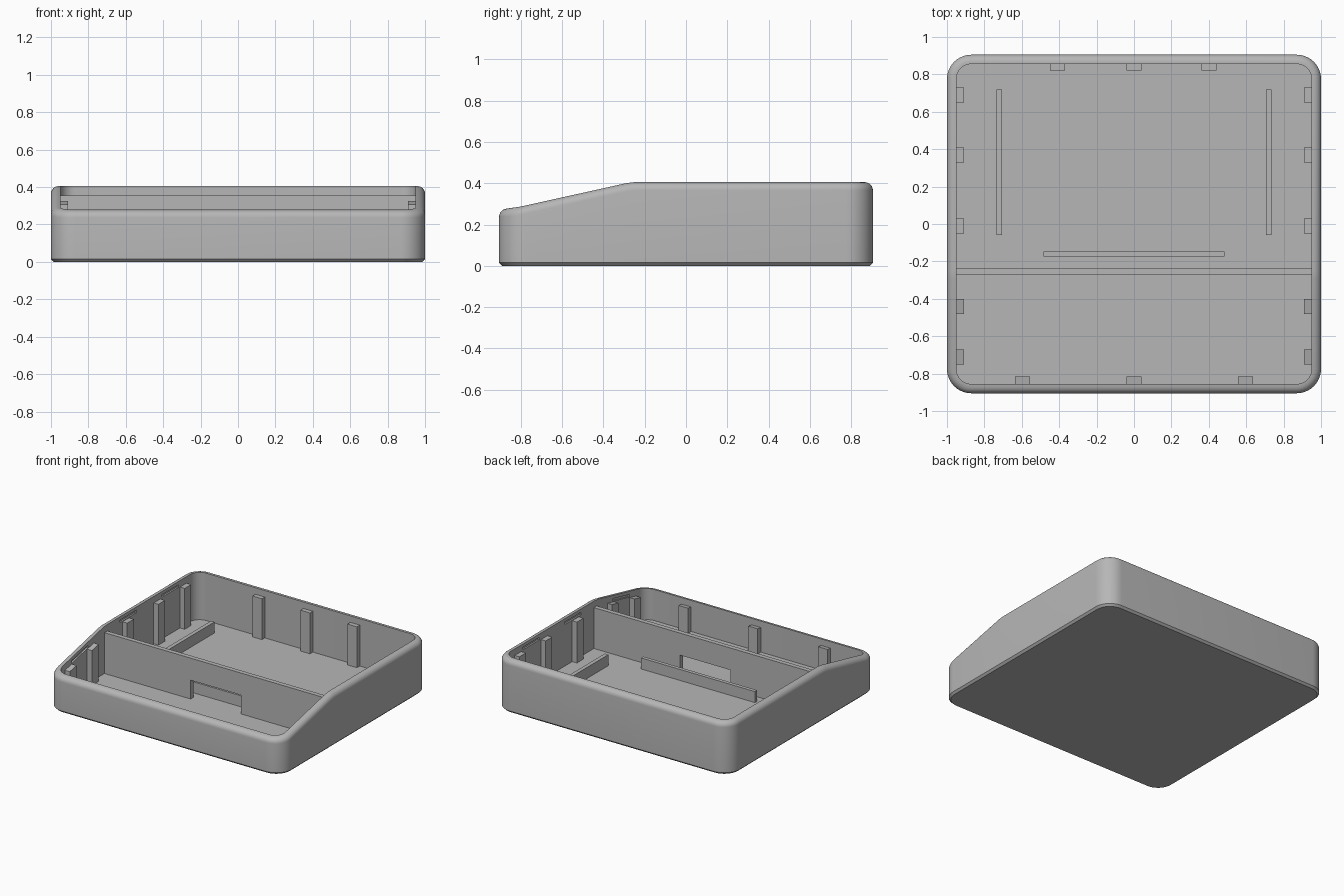
import bpy, bmesh
from math import sin, cos, pi

cube = bpy.data.objects.get("Cube")
if cube:
    bpy.data.objects.remove(cube, do_unlink=True)

# Material
grey = bpy.data.materials.new("plain grey")
grey.use_nodes = True
COLOUR = (0.47, 0.47, 0.47, 1)
grey.diffuse_color = COLOUR
grey.node_tree.nodes["Principled BSDF"].inputs["Base Color"].default_value = COLOUR

HALF_X, HALF_Y, CORNER = 1.0, 0.905, 0.13
WALL, FLOOR, FILLET, LID_DROP = 0.05, 0.04, 0.04, 0.05
RIM = [(-0.87, 0.277), (-0.8, 0.287), (-0.29, 0.4), (-0.25, 0.405)]


def rim(y):
    """Height of the top edge: low front, sloped, then level."""
    if y <= RIM[0][0]:
        return RIM[0][1]
    for (y0, z0), (y1, z1) in zip(RIM, RIM[1:]):
        if y <= y1:
            return z0 + (z1 - z0) * (y - y0) / (y1 - y0)
    return RIM[-1][1]


def finish(name, bm):
    bmesh.ops.recalc_face_normals(bm, faces=bm.faces)
    mesh = bpy.data.meshes.new(name)
    bm.to_mesh(mesh)
    bm.free()
    mesh.materials.append(grey)
    obj = bpy.data.objects.new(name, mesh)
    bpy.context.collection.objects.link(obj)
    return obj


def block(name, x0, x1, y0, y1, bottom, top):
    """Box whose bottom and top are functions of y."""
    bm = bmesh.new()
    bmesh.ops.create_cube(bm, size=1)
    for v in bm.verts:
        v.co.x = x1 if v.co.x > 0 else x0
        v.co.y = y1 if v.co.y > 0 else y0
        v.co.z = (top if v.co.z > 0 else bottom)(v.co.y)
    return finish(name, bm)


def outline(inset):
    """Rounded rectangle with extra points where the rim bends."""
    r = CORNER - inset
    cx, cy = HALF_X - CORNER, HALF_Y - CORNER
    pts = []
    for q, (sx, sy) in enumerate([(1, 1), (-1, 1), (-1, -1), (1, -1)]):
        for i in range(11):
            a = (q + i / 10) * pi / 2
            pts.append((sx * cx + r * cos(a), sy * cy + r * sin(a)))
        bends = [y for y, _ in RIM[2:]]
        if q == 1:
            pts += [(inset - HALF_X, y) for y in reversed(bends)]
        if q == 3:
            pts += [(HALF_X - inset, y) for y in bends]
    return pts


# Open tray: rings lofted from the underside over the rim to the floor
rings = [(0.015, lambda y: 0), (0, lambda y: 0.015)]
for i in range(7):
    a = i / 6 * pi / 2
    rings.append((FILLET * (1 - cos(a)),
                  lambda y, a=a: rim(y) - FILLET * (1 - sin(a))))
rings += [(WALL, rim), (WALL, lambda y: FLOOR)]
bm = bmesh.new()
loops = [[bm.verts.new((x, y, height(y))) for x, y in outline(inset)]
         for inset, height in rings]
for low, high in zip(loops, loops[1:]):
    for i in range(len(low)):
        j = (i + 1) % len(low)
        bm.faces.new((low[i], low[j], high[j], high[i]))
bm.faces.new(loops[0])
bm.faces.new(loops[-1])
tray = finish("tray", bm)

# Clip slots cut into the inner side walls
for side in (-1, 1):
    for y in (-0.57, 0.02, 0.53):
        xs = sorted((side * 0.94, side * 0.962))
        cutter = block("slot_cutter", *xs, y - 0.1, y + 0.1,
                       lambda t: rim(t) - 0.045, lambda t: rim(t) - 0.025)
        cutter.hide_render = True
        mod = tray.modifiers.new("slot", "BOOLEAN")
        mod.operation = "DIFFERENCE"
        mod.solver = "EXACT"
        mod.object = cutter
        bpy.context.view_layer.objects.active = tray
        bpy.ops.object.modifier_apply(modifier=mod.name)
        bpy.data.objects.remove(cutter, do_unlink=True)

bpy.ops.object.select_all(action="DESELECT")
tray.select_set(True)
bpy.context.view_layer.objects.active = tray
bpy.ops.object.shade_smooth_by_angle(angle=pi / 6)


def under_floor(y):
    return FLOOR - 0.01


def lid_height(y):
    return rim(y) - LID_DROP


def rail_height(y):
    return 0.125


# Lid support ribs around the walls
W = 0.04
IN_X, IN_Y = HALF_X - WALL, HALF_Y - WALL
for side, label in ((1, "left"), (-1, "right")):
    for y in (-0.71, -0.44, -0.01, 0.37, 0.69):
        xs = sorted((side * (IN_X + 0.005), side * (IN_X - W)))
        block(label + "_rib", *xs, y - W, y + W, under_floor, lid_height)
for x in (-0.41, 0, 0.4):
    block("back_rib", x - W, x + W, IN_Y - W + 0.005, IN_Y + 0.005,
          under_floor, lid_height)
for x in (-0.595, 0, 0.595):
    block("front_rib", x - W, x + W, -IN_Y - 0.005, -IN_Y + W,
          under_floor, lid_height)

# Divider wall with a cable opening at its foot
END, OPEN, OPEN_TOP, TOP = IN_X + 0.005, 0.215, 0.185, 0.355
half = [(OPEN, OPEN_TOP), (OPEN, FLOOR - 0.01), (END, FLOOR - 0.01), (END, TOP)]
profile = half + [(-x, z) for x, z in reversed(half)]
bm = bmesh.new()
face = bm.faces.new([bm.verts.new((x, -0.27, z)) for x, z in profile])
out = bmesh.ops.extrude_face_region(bm, geom=[face])
bmesh.ops.translate(bm, vec=(0, 0.035, 0),
                    verts=[g for g in out["geom"] if isinstance(g, bmesh.types.BMVert)])
finish("divider_wall", bm)

# Low locating rails on the floor
block("front_rail", -0.485, 0.485, -0.175, -0.147, under_floor, rail_height)
block("left_rail", 0.705, 0.735, -0.06, 0.72, under_floor, rail_height)
block("right_rail", -0.735, -0.705, -0.06, 0.72, under_floor, rail_height)
